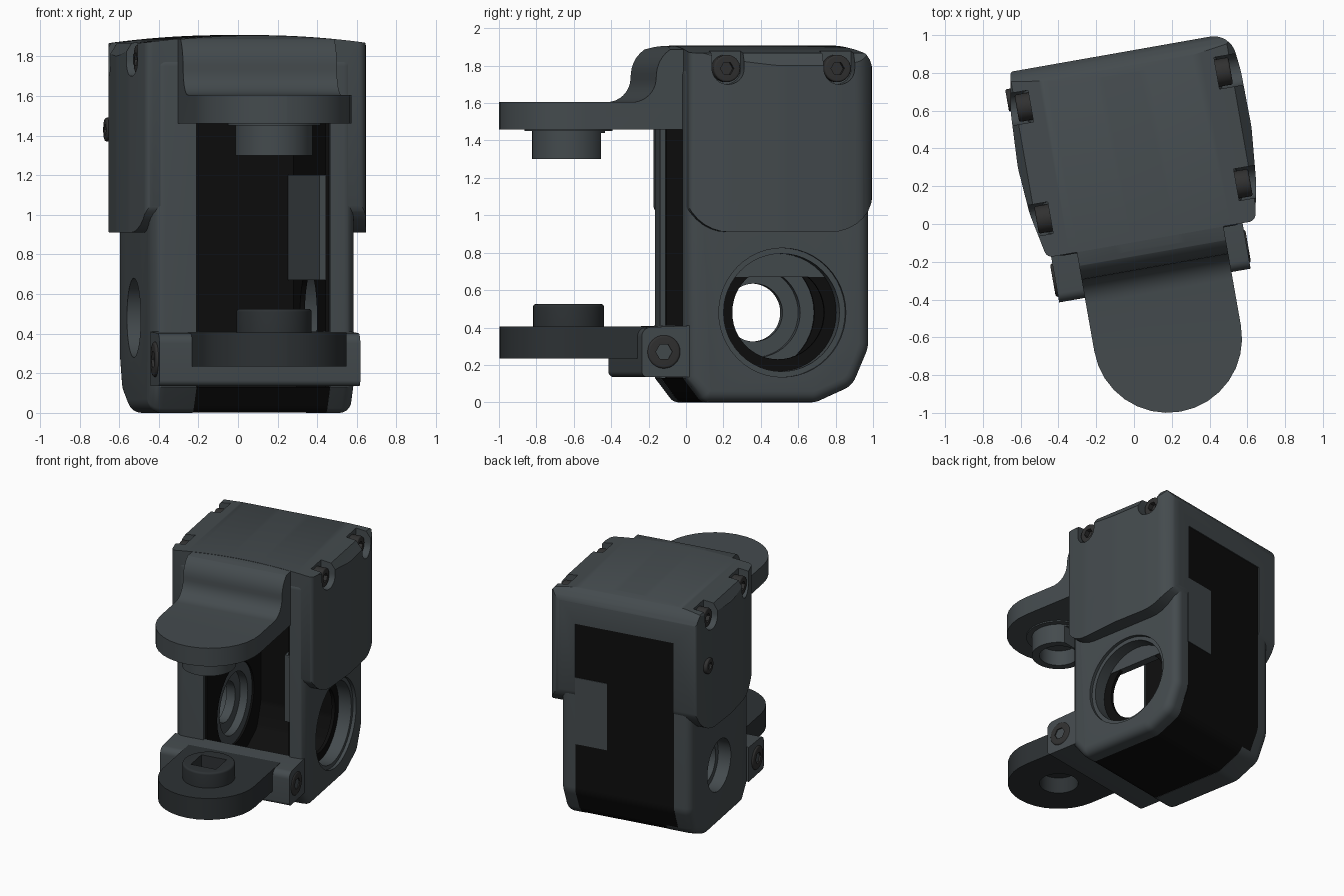
import bpy, bmesh
from math import pi, tan, acos, cos, sin, radians
from mathutils import Vector, Matrix

if "Cube" in bpy.data.objects:
    bpy.data.objects.remove(bpy.data.objects["Cube"])


def material(name, *c):
    m = bpy.data.materials.new(name)
    m.diffuse_color = (*c, 1)
    m.use_nodes = True
    m.node_tree.nodes["Principled BSDF"].inputs["Base Color"].default_value = m.diffuse_color
    return m


GREY = material("grey_shell", .058, .070, .076)
DARK = material("dark_lug", .026, .031, .034)
BLACK = material("black_liner", .004, .004, .004)
STEEL = material("screw_metal", .03, .03, .03)


def fillet(pts, seg=8):
    """Polygon of (x, y) or (x, y, radius) corners -> rounded outline."""
    out = []
    for i, p in enumerate(pts):
        c = Vector(p[:2])
        if len(p) < 3:
            out.append(c)
            continue
        a = (Vector(pts[i - 1][:2]) - c).normalized()
        b = (Vector(pts[(i + 1) % len(pts)][:2]) - c).normalized()
        half = acos(max(-1, min(1, a.dot(b)))) / 2
        centre = c + (a + b).normalized() * p[2] / sin(half)
        s = c + a * p[2] / tan(half) - centre
        e = c + b * p[2] / tan(half) - centre
        ang = s.angle_signed(e)
        for k in range(seg + 1):
            out.append(centre + Matrix.Rotation(-ang * k / seg, 2) @ s)
    return out


def prism(name, axis, pts, lo, hi, mat=GREY, soften=None):
    """Extrude an outline along an axis; soften = (plane position, width)."""
    place = {'x': lambda p, t: (t, p[0], p[1]),
             'y': lambda p, t: (p[0], t, p[1]),
             'z': lambda p, t: (p[0], p[1], t)}[axis]
    pts = fillet(pts)
    bm = bmesh.new()
    A = [bm.verts.new(place(p, lo)) for p in pts]
    B = [bm.verts.new(place(p, hi)) for p in pts]
    n = len(pts)
    bm.faces.new(A)
    bm.faces.new(B)
    for i in range(n):
        bm.faces.new((A[i], A[(i + 1) % n], B[(i + 1) % n], B[i]))
    bmesh.ops.recalc_face_normals(bm, faces=bm.faces)
    if soften:
        k = 'xyz'.index(axis)
        edges = [e for e in bm.edges if all(abs(v.co[k] - soften[0]) < 1e-5 for v in e.verts)]
        bmesh.ops.bevel(bm, geom=edges, offset=soften[1], segments=5, profile=.5, affect='EDGES')
    me = bpy.data.meshes.new(name)
    bm.to_mesh(me)
    bm.free()
    ob = bpy.data.objects.new(name, me)
    bpy.context.collection.objects.link(ob)
    me.materials.append(mat)
    return ob


def disc(name, axis, c, r, lo, hi, mat=GREY, n=48, soften=None):
    pts = [(c[0] + r * cos(2 * pi * i / n), c[1] + r * sin(2 * pi * i / n)) for i in range(n)]
    return prism(name, axis, pts, lo, hi, mat, soften)


def box(name, x, y, z, mat=GREY):
    return prism(name, 'z', [(x[0], y[0]), (x[1], y[0]), (x[1], y[1]), (x[0], y[1])], *z, mat)


def boolean(ob, op, *tools):
    for t in tools:
        m = ob.modifiers.new("bool", 'BOOLEAN')
        m.operation, m.object, m.solver = op, t, 'EXACT'
        bpy.context.view_layer.objects.active = ob
        bpy.ops.object.modifier_apply(modifier=m.name)
        bpy.data.objects.remove(t)
    return ob


def screw(name, s, face, c, r, depth):
    """Socket-head screw on the left (s=-1) or right side, head at |x| = face."""
    lo, hi = sorted((s * face, s * (face - depth)))
    ob = disc(name, 'x', c, r, lo, hi, STEEL, 32, (s * face, r * .15))
    lo, hi = sorted((s * (face + .02), s * (face - .04)))
    return boolean(ob, 'DIFFERENCE', disc("hex", 'x', c, r * .5, lo, hi, n=6))


BORE = (.42, .48)
plate = [(-.1, .13), (0, 0, .06), (.61, 0, .12), (.81, .09, .12), (.895, .29, .15), (.895, 1.8, .12),
         (-.1, 1.8, .05)]

# side plates with their bores
right = prism("right_side_plate", 'x', plate, .385, .515, GREY, (.515, .06))
boolean(right, 'DIFFERENCE', disc("c", 'x', BORE, .345, .49, .6), disc("c", 'x', BORE, .315, .3, .6))
left = prism("left_side_plate", 'x', plate, -.53, -.3, GREY, (-.53, .07))
boolean(left, 'DIFFERENCE', disc("c", 'x', BORE, .2, -.6, -.43), disc("c", 'x', BORE, .155, -.6, -.2),
        disc("c", 'x', BORE, .24, -.36, -.2))

# shell cap: plan outline, side outline and domed front outline intersected
plan = [(.565, -.095, .04), (.605, .1, .5), (.632, .4, .6), (.628, .7, .6), (.605, .907, .12),
        (-.575, .907, .02), (-.61, .7, .5), (-.624, .4, .5), (-.605, .15, .5), (-.555, -.095, .04)]


def dome(drop=0):
    half = [(.58 * i / 12, 1.907 - drop - .04 * (i / 12) ** 2) for i in range(-12, 13)]
    return prism("c", 'y', [(-.72, .5), (-.72, 1.74), (-.622, 1.8, .06)] + half +
                 [(.63, 1.8, .06), (.72, 1.74), (.72, .5)], -2, 2)


cap = prism("shell_cap", 'z', plan, .8, 2)
side = prism("c", 'x', [(-.12, .91, .24), (.92, .91, .26), (.92, 1.92, .2), (-.12, 1.92, .05)], -1, 1)
boolean(cap, 'INTERSECT', side, dome())
boolean(cap, 'DIFFERENCE', box("c", (-.392, .392), (-1, 2), (.5, 1.63)))
for s in (-1, 1):
    for v in (.11, .71):
        lo, hi = sorted((s * .5, s * .8))
        boolean(cap, 'DIFFERENCE',
                prism("c", 'x', [(v - .085, 1.7, .084), (v + .085, 1.7, .084), (v + .085, 2), (v - .085, 2)], lo, hi))
        screw(f"cap_screw_{s}_{v}", s, .575, (v, 1.785), .073, .1)
screw("left_side_screw", -1, .618, (.76, 1.43), .06, .1)

# upper hinge arm, flowing up into the cap
arm = prism("upper_hinge_arm", 'x', [(-1.2, 1.46), (-1.2, 1.605), (-.25, 1.605, .13), (-.235, 1.907, .17),
                                     (.0, 1.92), (.0, 1.64), (-.1, 1.46)], -.394, .394)
boolean(arm, 'INTERSECT', dome(.002),
        prism("c", 'z', [(-.394, -1.021, .393), (.394, -1.021, .393), (.394, .3), (-.394, .3)], 1, 2))
PIN = (0, -.65)
disc("upper_washer", 'z', PIN, .235, 1.45, 1.47)
boolean(disc("upper_pin", 'z', PIN, .195, 1.3, 1.47), 'DIFFERENCE', disc("c", 'z', PIN, .14, 1.2, 1.42),
        box("c", (-.3, .3), (-.495, -.3), (1.2, 1.44)))

# lower hinge lug: boss with a keyed recess and a round hole below
lug = prism("lower_hinge_lug", 'z', [(-.365, -1.018, .364), (.365, -1.018, .364), (.365, -.12), (-.365, -.12)],
            .235, .405, DARK)
boss = disc("lower_boss", 'z', PIN, .19, .4, .525, DARK, soften=(.525, .015))
boolean(boss, 'DIFFERENCE', box("c", (-.1, .1), (-.74, -.56), (.42, .6)))
boolean(lug, 'DIFFERENCE', disc("c", 'z', PIN, .14, .1, .36))

# clamp bar with a screw at each end
prism("clamp_bar", 'x', [(-.34, .135, .03), (-.08, .135), (-.08, .41), (-.34, .4, .05)], -.532, .497)
screw("clamp_screw_left", -1, .545, (-.22, .27), .09, .05)
screw("clamp_screw_right", 1, .505, (-.22, .27), .09, .05)

# black liner: floor and back in one bent strip, plus inner walls
prism("liner_floor_and_back", 'x', [(-.095, .13), (0, .002, .06), (.61, .002, .12), (.81, .092, .12),
                                    (.899, .29, .15), (.899, 1.64), (.85, 1.64), (.85, .31, .12),
                                    (.78, .13, .1), (.6, .05, .1), (.02, .05)], -.392, .392, BLACK)
wall = [(-.07, .13), (0, .03), (.6, .03), (.79, .11), (.86, .29), (.86, 1.63), (-.07, 1.63)]
for name, x, r in (("liner_left_wall", (-.305, -.285), .315), ("liner_right_wall", (.365, .39), .25)):
    boolean(prism(name, 'x', wall, *x, BLACK), 'DIFFERENCE', disc("c", 'x', BORE, r, -1, 1))
box("liner_ceiling", (-.39, .39), (-.05, .86), (1.6, 1.64), BLACK)

# retaining tab on the right wall that wraps round the back
box("tab_back", (.14, .395), (.86, .903), (.67, 1.2))
box("tab_wall", (.335, .395), (-.07, .87), (.67, 1.2))

# turn the whole assembly ten degrees and shade it
turn = Matrix.Rotation(radians(10), 4, 'Z') @ Matrix.Translation((.07, 0, 0))
for ob in bpy.data.objects:
    ob.data.transform(turn)
    ob.select_set(True)
bpy.context.view_layer.objects.active = cap
bpy.ops.object.shade_smooth_by_angle(angle=radians(32))
